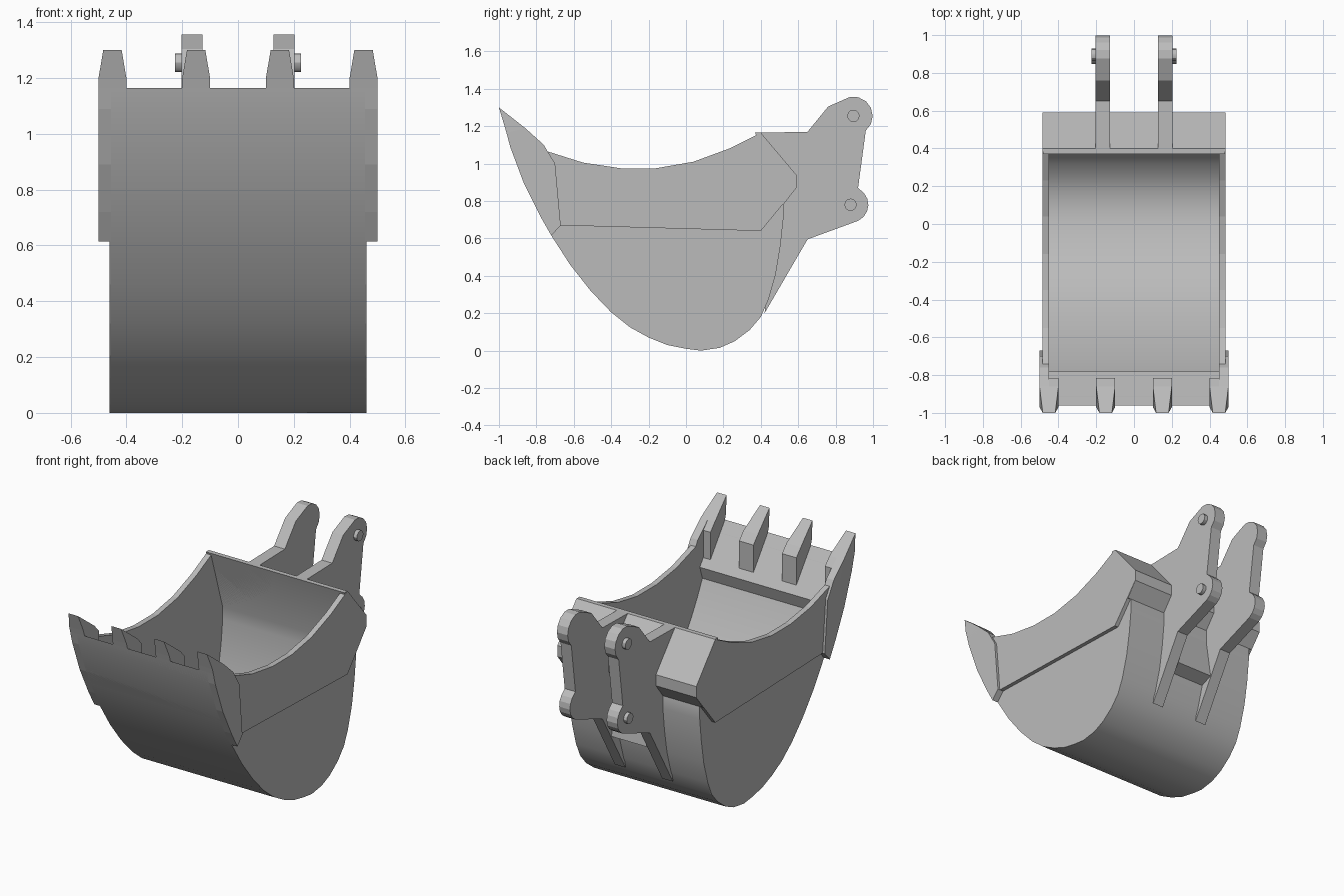
import bpy
import bmesh
import math
from mathutils import Vector

cube = bpy.data.objects.get("Cube")
if cube:
    bpy.data.objects.remove(cube, do_unlink=True)

steel = bpy.data.materials.new("grey_steel")
steel.use_nodes = True
colour = (0.5, 0.5, 0.5, 1.0)
steel.diffuse_color = colour
steel.node_tree.nodes["Principled BSDF"].inputs["Base Color"].default_value = colour


def prism(name, profile, x_start, x_end, smooth=False, tip=None):
    """Extrude a (y, z) profile along x; tip = (height, scale) narrows what lies above."""
    bm = bmesh.new()
    face = bm.faces.new([bm.verts.new((x_start, y, z)) for y, z in profile])
    extruded = bmesh.ops.extrude_face_region(bm, geom=[face])
    moved = [v for v in extruded["geom"] if isinstance(v, bmesh.types.BMVert)]
    bmesh.ops.translate(bm, verts=moved, vec=(x_end - x_start, 0, 0))
    if tip:
        height, scale = tip
        middle = (x_start + x_end) / 2
        for v in bm.verts:
            if v.co.z > height:
                v.co.x = middle + (v.co.x - middle) * scale
    bmesh.ops.recalc_face_normals(bm, faces=bm.faces)
    mesh = bpy.data.meshes.new(name)
    bm.to_mesh(mesh)
    bm.free()
    mesh.materials.append(steel)
    obj = bpy.data.objects.new(name, mesh)
    bpy.context.collection.objects.link(obj)
    if smooth:
        bpy.ops.object.select_all(action="DESELECT")
        obj.select_set(True)
        bpy.context.view_layer.objects.active = obj
        bpy.ops.object.shade_smooth_by_angle(angle=math.radians(30))
    return obj


def inset_path(path, distance):
    """Offset an open path toward its left-hand side."""
    result = []
    for i, point in enumerate(path):
        before = Vector(path[max(i - 1, 0)])
        after = Vector(path[min(i + 1, len(path) - 1)])
        along = (after - before).normalized()
        result.append((point[0] - along.y * distance, point[1] + along.x * distance))
    return result


def both_sides(name, profile, x_inner, x_outer, **options):
    """Make a left (+x) and a right (-x) copy of a prism."""
    for label, sign in (("left", 1), ("right", -1)):
        prism(f"{name}_{label}", profile, sign * x_inner, sign * x_outer, **options)


# Shared outlines, as (y, z): outer skin from the lip to the back, and side rim
lip_skin = [(-0.96, 1.165), (-0.94, 1.09), (-0.865, 0.89), (-0.78, 0.72), (-0.72, 0.615)]
belly_skin = [(-0.62, 0.46), (-0.51, 0.32), (-0.4, 0.205), (-0.3, 0.125), (-0.2, 0.07),
              (-0.1, 0.03), (0, 0.01), (0.08, 0), (0.18, 0.015), (0.26, 0.05),
              (0.34, 0.11), (0.4, 0.18), (0.44, 0.27), (0.48, 0.41), (0.505, 0.56),
              (0.52, 0.7), (0.52, 0.78)]
skin = lip_skin + belly_skin
back_top = (0.4, 1.165)
rim = [back_top, (0.23, 1.08), (0.04, 1.01), (-0.16, 0.975),
       (-0.35, 0.975), (-0.55, 1.005), (-0.74, 1.065)]

# Curved shell plate
inside = inset_path(skin, 0.03)
inside[0] = (-0.95, 1.14)
shell = skin + [back_top, (0.37, 1.165)] + inside[::-1]
prism("curved_shell", shell, -0.455, 0.455, smooth=True)

# Side walls, upper side reinforcements and cutting-edge cheeks
both_sides("side_wall", skin + rim + [(-0.86, 1.1)], 0.45, 0.46)
back_corner = [(0.59, 0.94), (0.59, 0.87)]
reinforcement = rim + [(-0.67, 0.67), (0.4, 0.64)] + back_corner[::-1]
both_sides("side_reinforcement", reinforcement, 0.45, 0.485)
cheek = lip_skin + [(-0.67, 0.67), (-0.7, 1.0), (-0.74, 1.065), (-0.76, 1.1), (-0.86, 1.19)]
both_sides("lip_cheek", cheek, 0.45, 0.5)

# Thick bevelled lip
prism("cutting_lip", lip_skin[:3] + [(-0.82, 0.8), (-0.78, 0.92)], -0.452, 0.452)

# Four tapered teeth
tooth = [(-1, 1.3), (-0.97, 1.2), (-0.96, 1.165), (-0.9, 1.0),
         (-0.815, 0.95), (-0.815, 1.14), (-0.86, 1.19)]
for position, centre in (("inner", 0.15), ("outer", 0.45)):
    both_sides(f"{position}_tooth", tooth, centre - 0.05, centre + 0.05, tip=(1.25, 0.66))

# Back box beam
beam = [(0.37, 1.165), back_top] + back_corner + [(0.52, 0.78), (0.49, 0.78)]
prism("back_beam", beam, -0.483, 0.483)


def arc(y, z, radius, start, end, steps):
    """Points along a circular arc, angles in degrees."""
    angles = [math.radians(start + (end - start) * i / steps) for i in range(steps + 1)]
    return [(y + radius * math.cos(a), z + radius * math.sin(a)) for a in angles]


# Mounting brackets with rounded ears, and their pin bosses
upper_pin = (0.895, 1.255)
lower_pin = (0.88, 0.78)
bracket = [back_top, (0.65, 1.17), (0.76, 1.305)]
bracket += arc(*upper_pin, 0.103, 100, -50, 6)
bracket += [(0.92, 0.87)]
bracket += arc(*lower_pin, 0.095, 40, -65, 5)
bracket += [(0.65, 0.595), (0.42, 0.2), (0.44, 0.36), (0.49, 0.6), (0.5, 0.78)]
both_sides("mounting_bracket", bracket, 0.128, 0.203)
for name, pin in (("upper", upper_pin), ("lower", lower_pin)):
    both_sides(f"{name}_pin_boss", arc(*pin, 0.033, 0, 330, 11), 0.19, 0.226, smooth=True)

# Sloped web between the brackets
prism("bracket_web", [(0.5, 0.7), (0.52, 0.7), (0.56, 0.45), (0.46, 0.41)], -0.13, 0.13)
